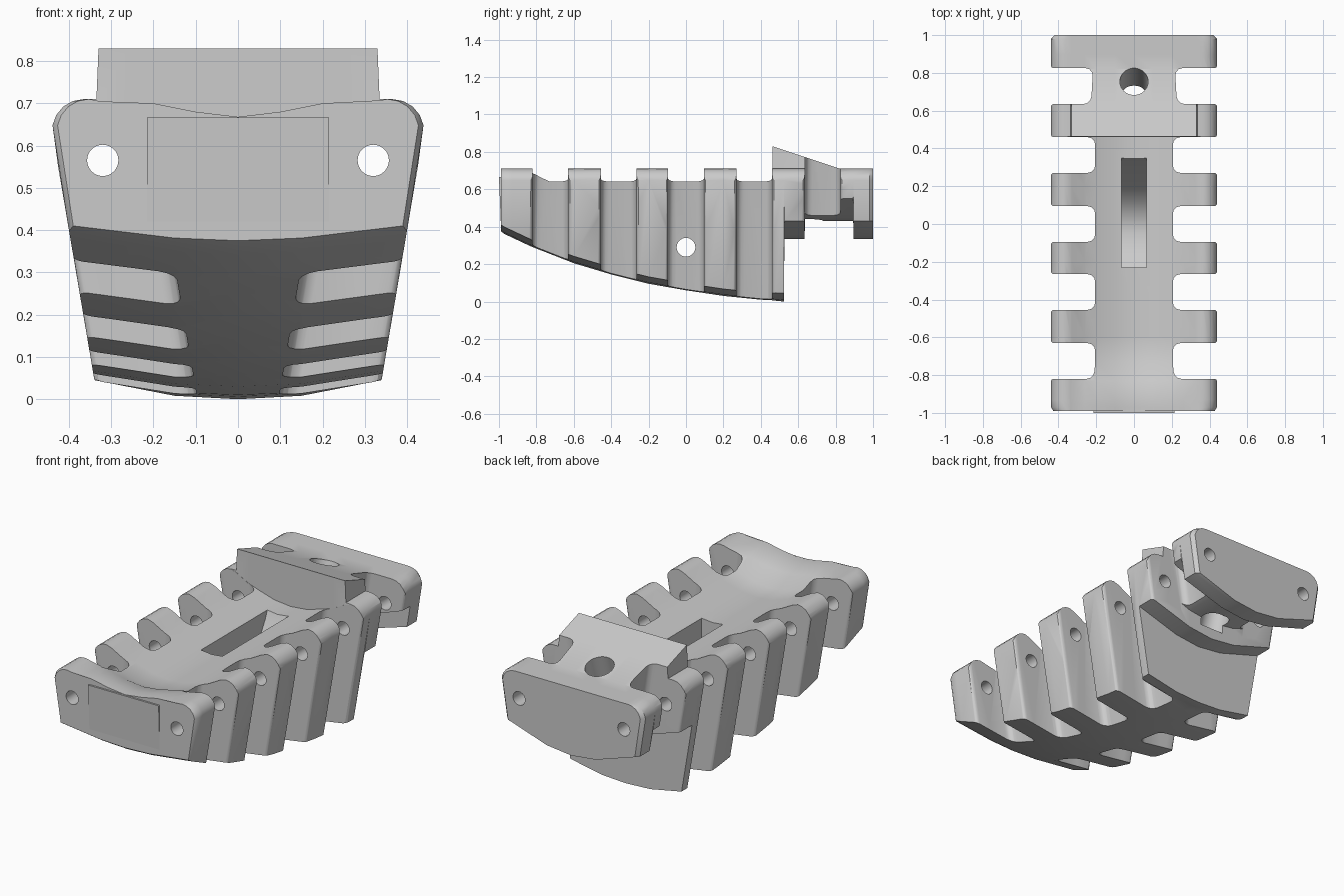
import bpy, bmesh, math
from mathutils import Matrix, Vector

cube = bpy.data.objects.get("Cube")
if cube:
    bpy.data.objects.remove(cube, do_unlink=True)

grey = bpy.data.materials.new("grey plastic")
grey.use_nodes = True
grey.diffuse_color = (0.6, 0.6, 0.6, 1)
grey.node_tree.nodes["Principled BSDF"].inputs["Base Color"].default_value = (0.6, 0.6, 0.6, 1)

TAPER = 0.17  # sides lean inwards towards the bottom


def make_object(name, bm):
    bmesh.ops.recalc_face_normals(bm, faces=bm.faces)
    mesh = bpy.data.meshes.new(name)
    bm.to_mesh(mesh)
    bm.free()
    obj = bpy.data.objects.new(name, mesh)
    bpy.context.collection.objects.link(obj)
    mesh.materials.append(grey)
    return obj


def loft(name, rings):
    """Skin closed rings of equal length and cap both ends."""
    bm = bmesh.new()
    rows = [[bm.verts.new(p) for p in ring] for ring in rings]
    n = len(rows[0])
    for a, b in zip(rows, rows[1:]):
        for i in range(n):
            j = (i + 1) % n
            bm.faces.new((a[i], a[j], b[j], b[i]))
    bm.faces.new(rows[0])
    bm.faces.new(rows[-1][::-1])
    bmesh.ops.triangulate(bm, faces=bm.faces)
    return make_object(name, bm)


def cylinder(name, radius, length, centre, rotation):
    bm = bmesh.new()
    bmesh.ops.create_cone(bm, cap_ends=True, segments=32, radius1=radius, radius2=radius,
                          depth=length, matrix=Matrix.Translation(centre) @ rotation)
    return make_object(name, bm)


def lerp_curve(points, t):
    for (a, va), (b, vb) in zip(points, points[1:]):
        if t <= b:
            return va + (vb - va) * (t - a) / (b - a)
    return points[-1][1]


# Cross-section: top heights at five widths, rounded shoulder, tapered side, shallow keel
def section(y, tops, keel, rise, inset=0.0):
    side_z = keel + rise
    side_x = 0.44 - TAPER * (0.635 - side_z)
    half = list(zip((0.10, 0.20, 0.26, 0.33, 0.335), tops[1:]))
    for a in (90, 70, 50, 30, 10):
        a = math.radians(a)
        half.append((0.365 + 0.075 * math.cos(a) - inset, 0.635 + 0.075 * math.sin(a)))
    half += [(side_x - inset, side_z), (0.15, keel + rise * 0.18)]
    ring = [(0, y, tops[0])] + [(x, y, z) for x, z in half] + [(0, y, keel)]
    return ring + [(-x, y, z) for x, z in reversed(half)]


KEEL = [(-1, .375), (-.83, .295), (-.6, .205), (-.4, .145), (-.2, .095),
        (0, .06), (.2, .03), (.4, .01), (.53, .003)]
CHANNEL = (.60, .61, .64, .66, .698, .70)
LIP = (.668, .68, .70, .70, .705, .707)


def blend(t):
    return [c + (l - c) * t for c, l in zip(CHANNEL, LIP)]


def wedge(y):
    z = max(0.71, 0.83 - (y - 0.462) / 3)
    return [z] * 5 + [0.71]


# Main body: cradle with front lip, raised wedge and stepped rear underside
rings = [section(-0.99, LIP, 0.375, 0.035, 0.012)]
for y, t in ((-.97, 1), (-.93, 1), (-.83, .75), (-.73, 0), (-.6, 0), (-.4, 0),
             (-.2, 0), (0, 0), (.2, 0), (.4, 0), (.461, 0)):
    rings.append(section(y, blend(t), lerp_curve(KEEL, y), 0.037))
for y, keel, rise, inset in ((.463, .006, .04, 0), (.524, .0, .045, 0), (.526, .335, .095, 0),
                             (.634, .335, .095, 0), (.636, .43, .12, 0), (.822, .43, .12, 0),
                             (.894, .43, .12, 0), (.896, .335, .095, 0), (.98, .335, .095, 0),
                             (1.0, .335, .095, .018)):
    rings.append(section(y, wedge(y), keel, rise, inset))
body = loft("ribbed_body", rings)
cutters = []

# Side gaps between the ribs, filleted inside and rounded at the rib corners
for y0, y1 in ((-.82, -.63), (-.455, -.265), (-.095, .095), (.27, .46), (.635, .825)):
    mid, h, r, f = (y0 + y1) / 2, (y1 - y0) / 2, 0.04, 0.022
    edge = []
    for a in (0, 30, 60, 90):
        a = math.radians(a)
        edge.append((0.205 + r - r * math.cos(a), h - r + r * math.sin(a)))
    for a in (0, 30, 60, 90):
        a = math.radians(a)
        edge.append((0.442 - f + f * math.sin(a), h + f - f * math.cos(a)))
    edge.append((0.55, h + f))
    outline = edge + [(x, -y) for x, y in reversed(edge)]
    for s in (-1, 1):
        cutters.append(loft("gap_cutter", [
            [(s * (x + TAPER * (z - 0.64)), mid + y, z) for x, y in outline] for z in (-0.1, 1.0)]))

# Lengthwise rod holes through all ribs
along_y = Matrix.Rotation(math.pi / 2, 4, 'X')
for s in (-1, 1):
    cutters.append(cylinder("rod_hole_cutter", 0.037, 2.4, Vector((s * 0.32, 0, 0.565)), along_y))

# Cross pin hole
cutters.append(cylinder("pin_hole_cutter", 0.05, 1.2, Vector((0, 0, 0.29)),
                        Matrix.Rotation(math.pi / 2, 4, 'Y')))

# Screw hole square to the wedge
tilt = Matrix.Rotation(-math.atan(1 / 3), 4, 'X')
axis = (tilt @ Vector((0, 0, 1))).normalized()
cutters.append(cylinder("screw_hole_cutter", 0.075, 0.55,
                        Vector((0, 0.755, 0.735)) - axis * 0.085, tilt))

# Central pocket with a curved ramp
pocket = [(-.23, .8), (-.23, .27), (-.15, .22), (-.05, .195), (.03, .20),
          (.12, .25), (.20, .34), (.33, .56), (.37, .66), (.37, .8)]
cutters.append(loft("pocket_cutter", [[(x, y, z) for y, z in pocket] for x in (-.065, .065)]))

bpy.context.view_layer.objects.active = body
for cutter in cutters:
    mod = body.modifiers.new("cut", 'BOOLEAN')
    mod.operation = 'DIFFERENCE'
    mod.solver = 'EXACT'
    mod.object = cutter
    bpy.ops.object.modifier_apply(modifier=mod.name)
    bpy.data.objects.remove(cutter, do_unlink=True)

# Slightly proud panel on the front face
panel = loft("front_panel", [[(x, y, z) for y, z in
                              ((-1, .667), (-.975, .667), (-.975, .42), (-.99, .42))]
                             for x in (-.215, .215)])

# Smooth the rounded areas and keep hard edges crisp
for obj in (body, panel):
    bpy.ops.object.select_all(action='DESELECT')
    obj.select_set(True)
    bpy.context.view_layer.objects.active = obj
    bpy.ops.object.shade_smooth_by_angle(angle=math.radians(32))
